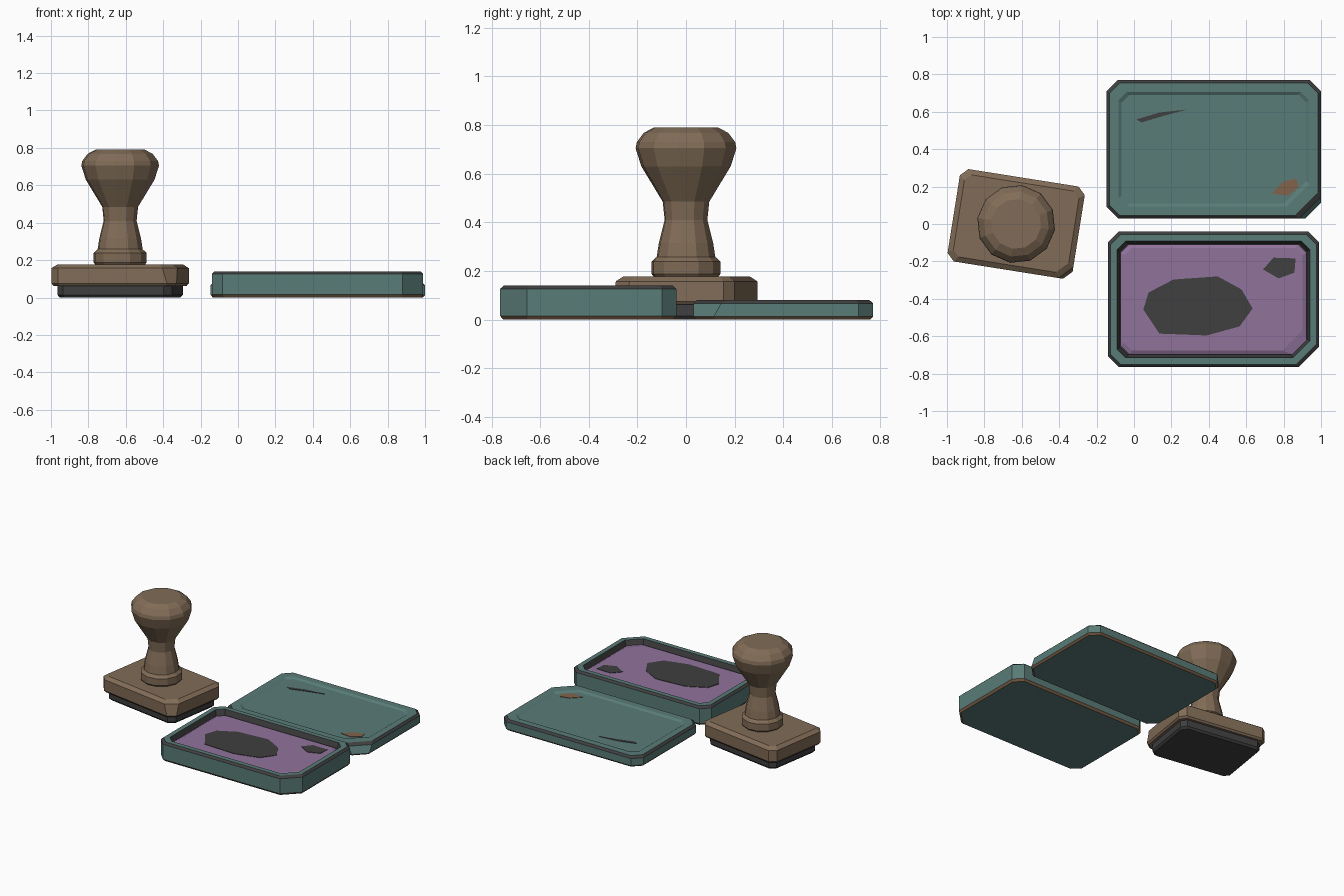
import bpy
import math
from mathutils import Matrix

cube = bpy.data.objects.get("Cube")
if cube:
    bpy.data.objects.remove(cube, do_unlink=True)


def material(name, color):
    m = bpy.data.materials.new(name)
    m.use_nodes = True
    m.diffuse_color = (*color, 1)
    m.node_tree.nodes["Principled BSDF"].inputs["Base Color"].default_value = (*color, 1)
    return m


TEAL = material("teal tin", (0.10, 0.20, 0.185))
CHARCOAL = material("charcoal", (0.05, 0.05, 0.05))
RUST = material("rust brown", (0.22, 0.125, 0.07))
WOOD = material("wood", (0.22, 0.15, 0.095))
PURPLE = material("purple ink", (0.28, 0.17, 0.33))


def loft(name, rings, mats, center, turn=0):
    """Skin stacked rings; mats = bottom cap, one per band, top cap."""
    n = len(rings[0])
    verts = [p for ring in rings for p in ring]
    faces = [list(reversed(range(n)))]
    owner = [mats[0]]
    for k in range(len(rings) - 1):
        for i in range(n):
            j = (i + 1) % n
            faces.append((k * n + i, k * n + j, k * n + n + j, k * n + n + i))
            owner.append(mats[k + 1])
    faces.append(range(len(verts) - n, len(verts)))
    owner.append(mats[-1])
    mesh = bpy.data.meshes.new(name)
    mesh.from_pydata(verts, [], [list(f) for f in faces])
    slots = list(dict.fromkeys(owner))
    for m in slots:
        mesh.materials.append(m)
    for poly, m in zip(mesh.polygons, owner):
        poly.material_index = slots.index(m)
    obj = bpy.data.objects.new(name, mesh)
    bpy.context.collection.objects.link(obj)
    mesh.transform(Matrix.Rotation(turn, 4, 'Z'))
    obj.location = (*center, 0)
    return obj


def cut_rect(hx, hy, cut, worn, z):
    """Rectangle with cut corners; the front left corner (+x, -y) is worn."""
    pts = []
    for sx, sy in ((1, 1), (-1, 1), (-1, -1), (1, -1)):
        c = worn if (sx, sy) == (1, -1) else cut
        pair = [(sx * hx, sy * (hy - c), z), (sx * (hx - c), sy * hy, z)]
        pts += pair if sx * sy > 0 else pair[::-1]
    return pts


def block(name, center, hx, hy, cut, levels, mats, turn=0):
    """levels: (inset, height, worn corner size)"""
    rings = [cut_rect(hx - d, hy - d, cut - d / 4, worn, z) for d, z, worn in levels]
    return loft(name, rings, mats, center, turn)


def plate(name, points, z, mat):
    """Thin painted patch lying on a surface."""
    points = points[::-1]  # listed clockwise
    rings = [[(x, y, h) for x, y in points] for h in (z - 0.002, z + 0.002)]
    return loft(name, rings, [mat] * 3, (0, 0))


# Stamp
STAMP, TURN = (-0.63, 0), math.radians(-9)
block("stamp_rubber", STAMP, 0.31, 0.222, 0.035,
      [(0.012, 0, 0.04), (0, 0.014, 0.04), (0, 0.07, 0.04)], [CHARCOAL] * 4, TURN)
block("stamp_base", STAMP, 0.338, 0.25, 0.04,
      [(0.01, 0.062, 0.045), (0, 0.075, 0.045), (0, 0.157, 0.07), (0.028, 0.177, 0.06)],
      [WOOD] * 5, TURN)

# Turned handle with twelve sides
profile = [(0.13, 0.17), (0.143, 0.187), (0.143, 0.238), (0.122, 0.258),
           (0.113, 0.315), (0.089, 0.41), (0.097, 0.485), (0.186, 0.63),
           (0.21, 0.705), (0.205, 0.73), (0.176, 0.768), (0.134, 0.79)]
SIDES = 12
rings = [[(r * math.cos(math.tau * i / SIDES), r * math.sin(math.tau * i / SIDES), z)
          for i in range(SIDES)] for r, z in profile]
loft("stamp_handle", rings, [WOOD] * (len(rings) + 1), STAMP, TURN)

# Ink tray with recessed pad
TRAY = (0.425, -0.4025)
block("ink_tray", TRAY, 0.565, 0.3625, 0.058,
      [(0.012, 0, 0.105), (0, 0.015, 0.11), (0, 0.126, 0.11), (0.015, 0.14, 0.11),
       (0.05, 0.14, 0.09), (0.066, 0.09, 0.085)],
      [TEAL, RUST, TEAL, CHARCOAL, TEAL, CHARCOAL, CHARCOAL])
block("ink_pad", TRAY, 0.497, 0.294, 0.045,
      [(0, 0.085, 0.075), (0, 0.105, 0.075), (0.02, 0.115, 0.11)], [PURPLE] * 4)
plate("ink_stain_large", [(.05, -.457), (.078, -.366), (.211, -.297), (.447, -.28),
      (.575, -.35), (.634, -.452), (.564, -.548), (.388, -.596), (.136, -.586)],
      0.116, CHARCOAL)
plate("ink_stain_small", [(.69, -.243), (.746, -.18), (.864, -.184), (.858, -.26),
      (.773, -.291)], 0.116, CHARCOAL)

# Lid with a sunken panel
block("tin_lid", (0.427, 0.4), 0.573, 0.37, 0.06,
      [(0.012, 0, 0.08), (0, 0.013, 0.085), (0, 0.066, 0.115), (0.015, 0.08, 0.125),
       (0.064, 0.08, 0.12), (0.08, 0.07, 0.12)],
      [TEAL, RUST, TEAL, CHARCOAL, TEAL, TEAL, TEAL])
plate("lid_scratch", [(.013, .559), (.136, .596), (.286, .612), (.163, .58), (.04, .543)],
      0.071, CHARCOAL)
plate("lid_rust_patch", [(.735, .163), (.80, .227), (.869, .243), (.88, .195), (.82, .152)],
      0.071, RUST)
